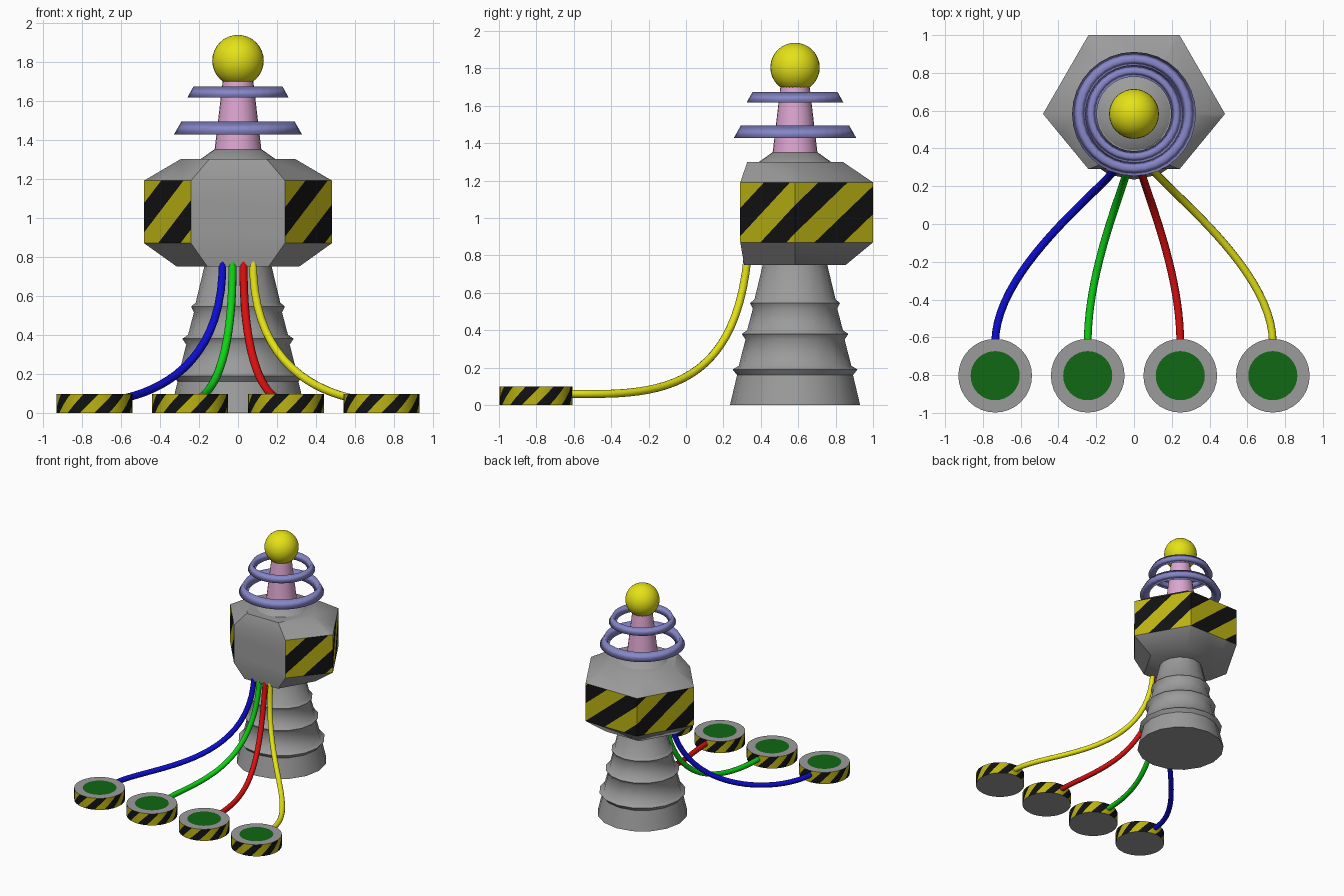
import bpy, bmesh, math
from mathutils import Vector

if "Cube" in bpy.data.objects:
    bpy.data.objects.remove(bpy.data.objects["Cube"])

CY = 0.583  # tower axis in y


def material(name, r, g, b):
    m = bpy.data.materials.new(name)
    m.diffuse_color = (r, g, b, 1)
    m.use_nodes = True
    m.node_tree.nodes["Principled BSDF"].inputs["Base Color"].default_value = m.diffuse_color
    return m


GREY = material("grey metal", 0.33, 0.33, 0.33)
HAZARD = material("hazard yellow", 0.50, 0.45, 0.006)
BLACK = material("stripe black", 0.006, 0.006, 0.006)
BUTTON = material("button green", 0.005, 0.14, 0.007)
YELLOW = material("bright yellow", 0.78, 0.76, 0.008)
PINK = material("pink", 0.72, 0.38, 0.63)
PURPLE = material("purple", 0.24, 0.24, 0.58)
BLUE = material("cable blue", 0.004, 0.004, 0.65)
GREEN = material("cable green", 0.005, 0.65, 0.008)
RED = material("cable red", 0.70, 0.005, 0.005)


def finish(bm, name, mats, loc=(0, 0, 0), angle=40):
    mesh = bpy.data.meshes.new(name)
    bm.to_mesh(mesh)
    bm.free()
    for m in mats:
        mesh.materials.append(m)
    ob = bpy.data.objects.new(name, mesh)
    ob.location = loc
    bpy.context.collection.objects.link(ob)
    bpy.ops.object.select_all(action='DESELECT')
    ob.select_set(True)
    bpy.context.view_layer.objects.active = ob
    bpy.ops.object.shade_smooth_by_angle(angle=math.radians(angle))
    return ob


def lathe(profile, n, closed=False):
    """Rings of n vertices from (radius, z) points, bottom to top."""
    bm = bmesh.new()
    rings = [[bm.verts.new((r * math.cos(2 * math.pi * i / n),
                            r * math.sin(2 * math.pi * i / n), z))
              for i in range(n)] for r, z in profile]
    pairs = list(zip(rings, rings[1:]))
    if closed:
        pairs.append((rings[-1], rings[0]))
    else:
        bm.faces.new(rings[0][::-1])
        bm.faces.new(rings[-1])
    for a, b in pairs:
        for i in range(n):
            j = (i + 1) % n
            bm.faces.new((a[i], a[j], b[j], b[i]))
    bmesh.ops.recalc_face_normals(bm, faces=bm.faces)
    return bm


def stripe(bm, faces, period, slope, phase, z0):
    """Cut slanted stripes into upright faces; slots 1 and 2 alternate."""
    def turn(f):
        c = f.calc_center_median()
        return (math.atan2(c.y, c.x) + math.pi / 2) % (2 * math.pi)
    u0 = 0.0
    for face in sorted(faces, key=turn):
        n = face.normal.copy()
        t = Vector((-n.y, n.x, 0)).normalized()
        along = [v.co.dot(t) for v in face.verts]
        zs = [v.co.z for v in face.verts]
        start, length = min(along), max(along) - min(along)
        shift = u0 - start - phase          # f = co.t + shift - slope*(z-z0)
        direction = t - Vector((0, 0, slope))
        face.material_index = 9
        half = period / 2
        lo = u0 - phase - slope * (max(zs) - z0)
        hi = u0 - phase + length
        for k in range(math.floor(lo / half), math.ceil(hi / half) + 1):
            sub = [f for f in bm.faces if f.material_index == 9]
            geom = set(sub)
            for f in sub:
                geom.update(f.verts)
                geom.update(f.edges)
            co = t * (k * half - shift) + Vector((0, 0, z0))
            bmesh.ops.bisect_plane(bm, geom=list(geom), dist=1e-5,
                                   plane_co=co, plane_no=direction)
        for f in [f for f in bm.faces if f.material_index == 9]:
            c = f.calc_center_median()
            v = c.dot(t) + shift - slope * (c.z - z0)
            f.material_index = 2 if v % period < half else 1
        u0 += length


# Ribbed base
prof = [(0.348, 0)]
for z, r in ((0.19, 0.334), (0.38, 0.285), (0.545, 0.24)):
    core = 0.348 - 0.237 * z
    prof += [(core + 0.007, z - 0.03), (r, z), (core - 0.002, z + 0.02)]
prof += [(0.17, 0.76)]
finish(lathe(prof, 16), "ribbed_base", [GREY], (0, CY, 0), 50)

# Six-sided body, front cut back flat, hazard stripes on all sides but the front
bm = lathe([(0.314, 0.75), (0.482, 0.87), (0.482, 1.19), (0.295, 1.30)], 6)
for v in bm.verts:
    v.co.y = max(v.co.y, 0.29 - CY)
bm.normal_update()
sides = [f for f in bm.faces if abs(f.normal.z) < 0.1 and f.normal.y > -0.9]
stripe(bm, sides, 0.36, 1.2, 0.14, 0.87)
finish(bm, "hexagonal_body", [GREY, HAZARD, BLACK], (0, CY, 0))

# Collar, antenna rod, rings and ball
finish(lathe([(0.20, 1.295), (0.122, 1.35)], 24), "collar", [GREY], (0, CY, 0))
finish(lathe([(0.121, 1.34), (0.076, 1.72)], 24), "antenna_rod", [PINK], (0, CY, 0))
for name, outer, side, z, h in (("lower_ring", 0.328, 0.076, 1.427, 0.067),
                                ("upper_ring", 0.259, 0.062, 1.617, 0.056)):
    tri = [(outer - side, z), (outer, z), (outer - side / 2, z + h)]
    finish(lathe(tri, 32, True), name, [PURPLE], (0, CY, 0), 180)
bm = bmesh.new()
bmesh.ops.create_uvsphere(bm, u_segments=32, v_segments=16, radius=0.132)
finish(bm, "antenna_ball", [YELLOW], (0, CY, 1.805))

# Pads with green buttons, and the cables running to them
cables = (("blue", BLUE, -0.735, -0.08), ("green", GREEN, -0.245, -0.028),
          ("red", RED, 0.245, 0.028), ("yellow", YELLOW, 0.735, 0.078))
for name, mat, x, x0 in cables:
    bm = lathe([(0.195, 0), (0.195, 0.098), (0.13, 0.098)], 32)
    bm.normal_update()
    for f in bm.faces:
        if f.normal.z > 0.9 and len(f.verts) > 4:
            f.material_index = 3
    around = 64 * 0.195 * math.sin(math.pi / 32)
    stripe(bm, [f for f in bm.faces if abs(f.normal.z) < 0.1],
           around / 8, 1.0, 0.0, 0.0)
    finish(bm, name + "_pad", [GREY, HAZARD, BLACK, BUTTON], (x, -0.803, 0))

    cu = bpy.data.curves.new(name + "_cable", 'CURVE')
    cu.dimensions = '3D'
    cu.bevel_depth = 0.021
    cu.bevel_resolution = 3
    cu.resolution_u = 24
    cu.use_fill_caps = True
    sp = cu.splines.new('BEZIER')
    sp.bezier_points.add(1)
    a, b = sp.bezier_points
    for p in (a, b):
        p.handle_left_type = p.handle_right_type = 'FREE'
    a.co = (x0, 0.33, 0.80)
    a.handle_left = (x0, 0.34, 0.9)
    a.handle_right = (x0 * 0.7, 0.26, 0.04)
    b.co = (x, -0.63, 0.06)
    b.handle_left = (x, -0.2, 0.055)
    b.handle_right = (x, -0.7, 0.06)
    cu.materials.append(mat)
    bpy.context.collection.objects.link(bpy.data.objects.new(name + "_cable", cu))
